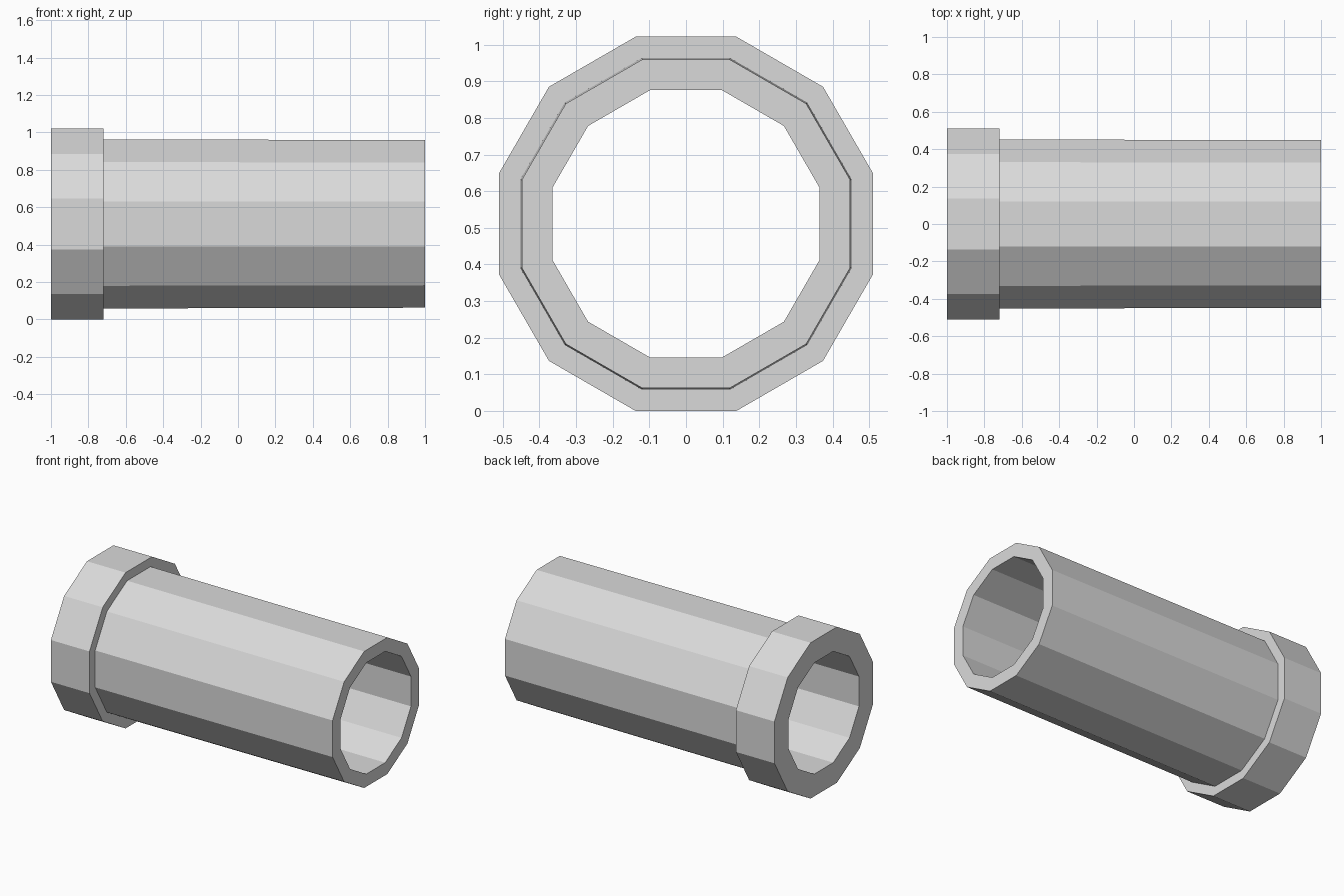
import bpy
import bmesh
import math

cube = bpy.data.objects.get("Cube")
if cube:
    bpy.data.objects.remove(cube, do_unlink=True)

SIDES = 12
CENTER_Z = 0.511

# One plain grey for the whole pipe
grey = bpy.data.materials.new("light_grey")
grey.use_nodes = True
color = (0.7, 0.7, 0.7, 1.0)
grey.diffuse_color = color
grey.node_tree.nodes["Principled BSDF"].inputs["Base Color"].default_value = color

# Closed wall section: (position along x, distance from axis to flat side)
section = [
    (-1.0, 0.365),    # bore, collar end
    (-1.0, 0.511),    # collar
    (-0.72, 0.511),
    (-0.72, 0.452),   # shoulder, start of slightly tapered tube
    (1.0, 0.448),
    (1.0, 0.365),     # bore, open end
]


def ring(bm, x, apothem):
    """Twelve-sided ring around the x axis with flats on top and at the sides."""
    radius = apothem / math.cos(math.pi / SIDES)
    angles = [2 * math.pi * (i + 0.5) / SIDES for i in range(SIDES)]
    return [bm.verts.new((x, radius * math.cos(a), CENTER_Z + radius * math.sin(a)))
            for a in angles]


# Pipe with collar: bridge each ring to the next, closing through the bore
bm = bmesh.new()
rings = [ring(bm, x, apothem) for x, apothem in section]
for k, first in enumerate(rings):
    second = rings[(k + 1) % len(rings)]
    for i in range(SIDES):
        j = (i + 1) % SIDES
        bm.faces.new((first[i], first[j], second[j], second[i]))
bmesh.ops.recalc_face_normals(bm, faces=bm.faces)

mesh = bpy.data.meshes.new("collared_pipe")
bm.to_mesh(mesh)
bm.free()
mesh.materials.append(grey)
pipe = bpy.data.objects.new("collared_pipe", mesh)
bpy.context.collection.objects.link(pipe)
